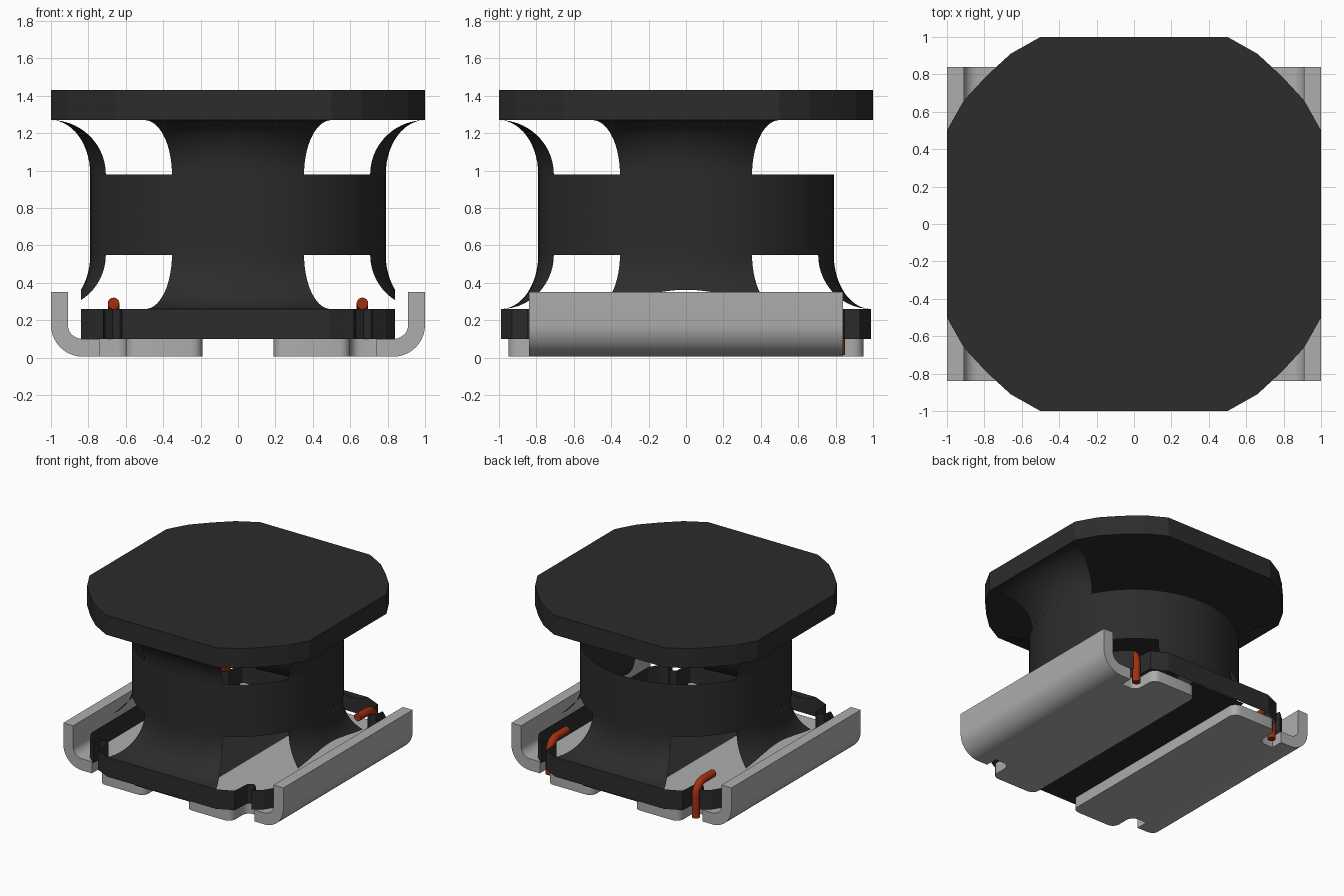
import bpy, bmesh, math
from mathutils import Matrix, Vector

if "Cube" in bpy.data.objects:
    bpy.data.objects.remove(bpy.data.objects["Cube"], do_unlink=True)


def material(name, rgb, rough=0.6):
    m = bpy.data.materials.new(name)
    m.use_nodes = True
    m.diffuse_color = (*rgb, 1)
    b = m.node_tree.nodes["Principled BSDF"]
    b.inputs["Base Color"].default_value = (*rgb, 1)
    b.inputs["Roughness"].default_value = rough
    return m


BLACK = material("ferrite black", (0.025, 0.025, 0.025))
GREY = material("tin grey", (0.42, 0.42, 0.42))
COPPER = material("copper red", (0.36, 0.028, 0.005))


def finish(name, bm, mat, smooth=True, solid=False):
    if solid:
        bmesh.ops.recalc_face_normals(bm, faces=bm.faces)
    me = bpy.data.meshes.new(name)
    bm.to_mesh(me)
    bm.free()
    me.materials.append(mat)
    ob = bpy.data.objects.new(name, me)
    bpy.context.collection.objects.link(ob)
    if smooth:
        bpy.ops.object.select_all(action='DESELECT')
        ob.select_set(True)
        bpy.context.view_layer.objects.active = ob
        bpy.ops.object.shade_smooth_by_angle(angle=math.radians(35))
    return ob


def extrude(pts, vec):
    """Closed prism from a polygon of 3D points."""
    bm = bmesh.new()
    f = bm.faces.new([bm.verts.new(p) for p in pts])
    r = bmesh.ops.extrude_face_region(bm, geom=[f])
    bmesh.ops.translate(bm, vec=vec, verts=[v for v in r["geom"] if isinstance(v, bmesh.types.BMVert)])
    return bm


def wall(pts, z0, z1):
    """Closed strip following an xy loop."""
    bm = bmesh.new()
    lo = [bm.verts.new((x, y, z0)) for x, y in pts]
    hi = [bm.verts.new((x, y, z1)) for x, y in pts]
    n = len(pts)
    for i in range(n):
        j = (i + 1) % n
        bm.faces.new((lo[i], lo[j], hi[j], hi[i]))
    return bm


def mirror_quarter(q):
    """Full loop from one corner listed from +x round to +y."""
    left = [(-x, y) for x, y in reversed(q)]
    return q + left + [(-x, -y) for x, y in q] + [(x, -y) for x, y in reversed(q)]


# Top flange: square with faceted round corners
corner = [(1, 0.5), (0.91, 0.66), (0.79, 0.79), (0.66, 0.91), (0.5, 1)]
finish("top_plate", extrude([(x, y, 1.27) for x, y in mirror_quarter(corner)], (0, 0, 0.16)),
       BLACK, smooth=False, solid=True)

# Central open sleeve
R = 0.79
ring = [(R * math.cos(a), R * math.sin(a)) for a in (math.tau * i / 64 for i in range(64))]
finish("core_sleeve", wall(ring, 0.55, 0.98), BLACK)


# Curved panels spreading from the sleeve to the straight plate edges
def flare(name, quarter, z0, z1, reach, clip=None):
    bm = bmesh.new()
    half, cols, rows = math.atan(0.5), 12, 14
    grid = []
    for j in range(rows + 1):
        p = math.pi / 2 * j / rows
        t, h = 1 - math.cos(p), math.sin(p)
        row = []
        for i in range(cols + 1):
            a = half * (2 * i / cols - 1)
            start = Vector((R * math.cos(a), R * math.sin(a)))
            end = Vector((reach, reach * math.tan(a)))
            x, y = start.lerp(end, t)
            row.append(bm.verts.new((x, y, z0 + (z1 - z0) * h)))
        grid.append(row)
    for j in range(rows):
        for i in range(cols):
            f = [grid[j][i], grid[j][i + 1], grid[j + 1][i + 1], grid[j + 1][i]]
            bm.faces.new(f if z1 > z0 else f[::-1])
    if clip:
        bmesh.ops.bisect_plane(bm, geom=bm.verts[:] + bm.edges[:] + bm.faces[:], plane_co=(clip, 0, 0),
                               plane_no=(1, 0, 0), clear_outer=True)
    bmesh.ops.rotate(bm, matrix=Matrix.Rotation(quarter * math.pi / 2, 3, 'Z'), verts=bm.verts)
    finish(name, bm, BLACK)


for k, side in enumerate(("left", "back", "right", "front")):
    if side != "back":                       # the back is open above the sleeve
        flare("upper_flare_" + side, k, 0.98, 1.27, 1.0)
    if k % 2:
        flare("lower_flare_" + side, k, 0.55, 0.26, 0.99)
    else:
        flare("lower_flare_" + side, k, 0.55, 0.26, 1.0, clip=0.84)

# Base rim with a wire notch at each corner
rim = [(0.84, 0.71), (0.79, 0.79), (0.72, 0.85), (0.71, 0.78), (0.67, 0.75),
       (0.63, 0.78), (0.62, 0.93), (0.49, 0.99)]
finish("base_rim", wall(mirror_quarter(rim), 0.10, 0.26), BLACK, smooth=False)

# Floor between the terminals
bm = bmesh.new()
bm.faces.new([bm.verts.new((x, y, 0.095)) for x, y in
              ((-0.25, 0.99), (0.25, 0.99), (0.25, -0.99), (-0.25, -0.99))])
finish("base_floor", bm, BLACK, smooth=False)

for s, side in ((1, "left"), (-1, "right")):
    # Terminal pad with rounded corners and notched ends
    half = [(0.74, 0.74), (0.60, 0.74), (0.60, 0.95), (0.19, 0.95)]
    loop = half + [(x, -y) for x, y in reversed(half)]
    bm = extrude([(s * x, y, 0.005) for x, y in loop], (0, 0, 0.095))
    edges = [e for e in bm.edges if abs(e.verts[0].co.z - e.verts[1].co.z) > 0.05
             and abs(e.verts[0].co.x) < 0.7]
    bmesh.ops.bevel(bm, geom=edges, offset=0.06, segments=5, profile=0.5, affect='EDGES')
    finish("terminal_pad_" + side, bm, GREY, solid=True)

    # Terminal edge bent upwards
    arc = [math.pi / 2 * i / 10 for i in range(11)]
    outer = [(0.83 + 0.17 * math.sin(a), 0.175 - 0.17 * math.cos(a)) for a in arc]
    inner = [(0.83 + 0.08 * math.sin(a), 0.175 - 0.075 * math.cos(a)) for a in reversed(arc)]
    prof = [(0.74, 0.005)] + outer + [(1.0, 0.35), (0.91, 0.35)] + inner + [(0.74, 0.10)]
    bm = extrude([(s * x, -0.84, z) for x, z in prof], (0, 1.68, 0))
    finish("terminal_flange_" + side, bm, GREY, solid=True)

    # Wire end rising through the notch and bending inwards
    path = [(0.82, 0.015), (0.82, 0.20)]
    path += [(0.73 + 0.09 * math.cos(a), 0.20 + 0.09 * math.sin(a)) for a in arc[2::2]]
    path.append((0.60, 0.29))
    bm = bmesh.new()
    loops = []
    for i, (y, z) in enumerate(path):
        a, b = path[max(i - 1, 0)], path[min(i + 1, len(path) - 1)]
        d = Vector((0, b[0] - a[0], b[1] - a[1])).normalized()
        n = Vector((1, 0, 0)).cross(d)
        loops.append([bm.verts.new(Vector((s * 0.665, y, z)) + 0.031 *
                      (Vector((math.cos(t), 0, 0)) + n * math.sin(t)))
                      for t in (math.tau * k / 16 for k in range(16))])
    for p, q in zip(loops, loops[1:]):
        for k in range(16):
            bm.faces.new((p[k], p[(k + 1) % 16], q[(k + 1) % 16], q[k]))
    bm.faces.new(loops[0])
    bm.faces.new(loops[-1])
    finish("wire_end_" + side, bm, COPPER, solid=True)
